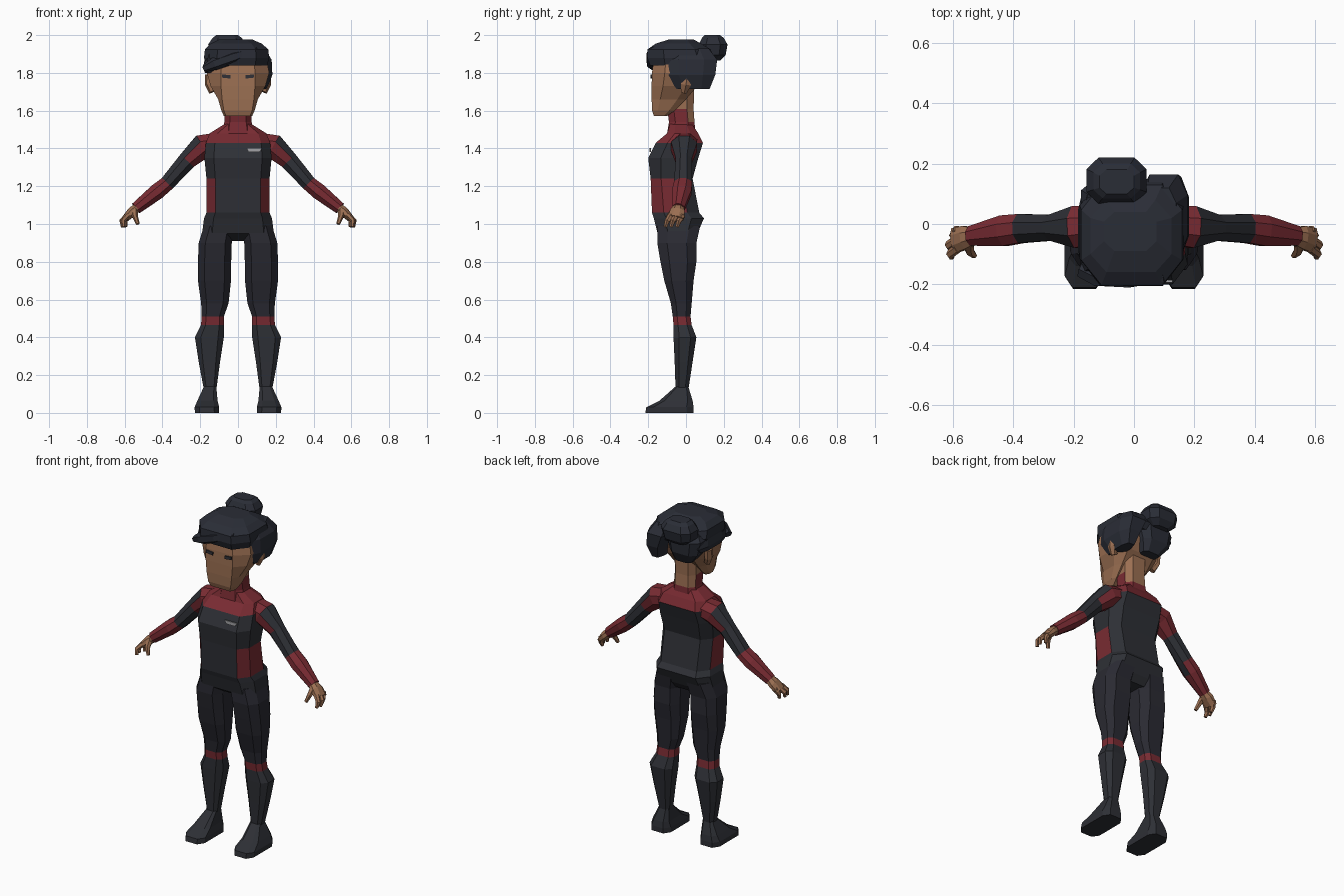
import bpy, bmesh, math
from mathutils import Vector

default = bpy.data.objects.get("Cube")
if default:
    bpy.data.objects.remove(default, do_unlink=True)


def material(name, r, g, b):
    mat = bpy.data.materials.new(name)
    mat.use_nodes = True
    mat.diffuse_color = (r, g, b, 1)
    mat.node_tree.nodes["Principled BSDF"].inputs["Base Color"].default_value = (r, g, b, 1)
    return mat


charcoal = material("charcoal suit", .027, .029, .036)
trouser = material("dark trouser", .023, .023, .032)
red = material("dark red", .19, .024, .032)
skin = material("brown skin", .33, .16, .085)
hair = material("blue black hair", .023, .026, .037)
eye = material("dark eye", .03, .03, .037)
silver = material("silver grey", .36, .36, .38)


def finish(name, bm, mats, rule=None, mirror=False):
    """Turn a bmesh into a flat shaded object, colouring faces by a rule."""
    bmesh.ops.recalc_face_normals(bm, faces=bm.faces)
    bm.normal_update()
    if rule:
        for face in bm.faces:
            face.material_index = int(rule(face.calc_center_median(), face.normal))
    mesh = bpy.data.meshes.new(name)
    bm.to_mesh(mesh)
    bm.free()
    for mat in mats:
        mesh.materials.append(mat)
    obj = bpy.data.objects.new(name, mesh)
    bpy.context.scene.collection.objects.link(obj)
    if mirror:
        obj.modifiers.new("mirror", "MIRROR").use_axis[0] = True
    return obj


def loft(name, rings, mats, rule=None, mirror=False):
    """Skin a list of equal rings of points and close both ends."""
    bm = bmesh.new()
    loops = [[bm.verts.new(p) for p in ring] for ring in rings]
    count = len(loops[0])
    for low, high in zip(loops, loops[1:]):
        for i in range(count):
            j = (i + 1) % count
            bm.faces.new((low[i], low[j], high[j], high[i]))
    bm.faces.new(loops[0])
    bm.faces.new(loops[-1])
    return finish(name, bm, mats, rule, mirror)


def octagon(z, left, right, front, back, kx=.6, ky=.5):
    """Level ring with chamfered corners between the given limits."""
    cx, cy = (left + right) / 2, (front + back) / 2
    w, d = (right - left) / 2, (back - front) / 2
    corners = [(kx, -1), (1, -ky), (1, ky), (kx, 1), (-kx, 1), (-1, ky), (-1, -ky), (-kx, -1)]
    return [Vector((cx + w * a, cy + d * b, z)) for a, b in corners]


def stack(name, levels, mats, rule=None, mirror=False, ky=.5):
    return loft(name, [octagon(*level, ky=ky) for level in levels], mats, rule, mirror)


def centred(levels, kx=.6):
    """Expand (z, half width, front, back) into octagon limits."""
    return [(z, -w, w, f, b, rest[0] if rest else kx) for z, w, f, b, *rest in levels]


def limb(name, path, mats, rule=None, mirror=True, sides=8):
    """Tube along (x, y, z, depth radius, thickness radius)."""
    points = [Vector(p[:3]) for p in path]
    rings = []
    for i, p in enumerate(path):
        along = (points[min(i + 1, len(path) - 1)] - points[max(i - 1, 0)]).normalized()
        across = Vector((0, 1, 0))
        across = (across - along * across.dot(along)).normalized()
        up = along.cross(across)
        angles = [math.tau * (k + .5) / sides for k in range(sides)]
        rings.append([points[i] + across * p[3] * math.cos(a) + up * p[4] * math.sin(a)
                      for a in angles])
    return loft(name, rings, mats, rule, mirror)


def plate(name, outline, y, mat, mirror=False):
    """Thin plate facing the front, from an outline in x and z."""
    rings = [[Vector((x, y + t, z)) for x, z in outline] for t in (0, .008)]
    return loft(name, rings, [mat], mirror=mirror)


# Torso with red yoke and red side panels
def torso_rule(c, n):
    panel = abs(n.x) > .5 and n.y < .3 and 1.06 < c.z < 1.24
    return panel or c.z > 1.45


stack("torso", centred([
    (.91, .10, -.09, .03), (.95, .19, -.15, .06), (1.03, .18, -.17, .095),
    (1.06, .167, -.18, .07), (1.24, .167, -.187, .035), (1.35, .178, -.20, .065),
    (1.43, .17, -.16, .09), (1.48, .15, -.10, .065), (1.53, .07, -.085, .03)], .72),
    [charcoal, red], torso_rule)

# Neck with the collar rising at the front
stack("neck", centred([
    (1.48, .085, -.10, .05), (1.54, .072, -.09, .045), (1.61, .07, -.10, .04),
    (1.75, .075, -.10, .045)]), [skin, red],
    lambda c, n: c.z < 1.54 or (c.z < 1.61 and n.y < .3))

# Legs with red knee bands
stack("legs", [
    (.99, .02, .18, -.15, .075), (.90, .033, .208, -.152, .055),
    (.80, .036, .212, -.135, .055), (.70, .037, .212, -.115, .04),
    (.58, .05, .195, -.08, .03), (.51, .075, .192, -.07, .024),
    (.465, .075, .196, -.066, .03), (.40, .075, .228, -.066, .055),
    (.27, .095, .208, -.06, .035), (.12, .115, .18, -.055, .012)],
    [trouser, red, charcoal],
    lambda c, n: 1 if .465 < c.z < .51 else 2 if c.z < .465 else 0, True)

# Boots
stack("boots", [
    (0, .10, .228, -.215, .04), (.03, .10, .23, -.21, .04),
    (.065, .108, .215, -.14, .035), (.14, .115, .18, -.055, .012)],
    [charcoal], mirror=True, ky=.7)

# Arms: red shoulder, dark upper arm, red cuff
limb("arms", [
    (.10, 0, 1.43, .065, .06), (.19, -.01, 1.41, .075, .07),
    (.27, -.012, 1.335, .046, .052), (.375, -.015, 1.215, .052, .043),
    (.43, -.022, 1.17, .055, .046), (.54, -.04, 1.083, .035, .034)],
    [charcoal, red], lambda c, n: c.x < .24 or c.x > .38)

# Hands with curled fingers and thumb
limb("palms", [
    (.53, -.04, 1.09, .03, .025), (.56, -.045, 1.065, .042, .028),
    (.595, -.055, 1.03, .045, .02)], [skin])
for label, y, reach in (("index", -.09, .01), ("middle", -.06, .015), ("little", -.028, 0)):
    limb(label + "_fingers", [
        (.585, y + .01, 1.045, .016, .016), (.60 + reach, y - .01, 1.015, .015, .014),
        (.595 + reach, y - .02, .985, .01, .01)], [skin], sides=6)
limb("thumbs", [
    (.55, -.06, 1.075, .02, .02), (.545, -.09, 1.04, .016, .015),
    (.53, -.105, 1.0, .01, .01)], [skin], sides=6)

# Head with a flat face
stack("head", centred([
    (1.572, .075, -.17, -.10, .85), (1.60, .088, -.179, -.06, .85),
    (1.66, .105, -.182, .0, .8), (1.73, .145, -.182, .06, .62),
    (1.80, .165, -.18, .09, .55), (1.88, .15, -.17, .09, .55)]), [skin])
limb("ears", [
    (.135, -.01, 1.70, .018, .02), (.155, .0, 1.74, .03, .02),
    (.155, .005, 1.79, .03, .02)], [skin], sides=6)
plate("eyes", [(.04, 1.77), (.085, 1.775), (.085, 1.792), (.04, 1.788)], -.188, eye, True)

# Hair cap
stack("hair_cap", [
    (1.84, -.165, .155, -.19, .13), (1.88, -.18, .165, -.205, .15),
    (1.925, -.175, .16, -.203, .13), (1.955, -.145, .125, -.16, .08),
    (1.977, -.10, .075, -.09, .04)], [hair])

# Hair falling over the left side and the back
stack("left_hair_lobe", [
    (1.715, .09, .155, -.05, .125), (1.79, .06, .182, -.105, .155),
    (1.87, .02, .178, -.11, .165), (1.93, .02, .14, -.08, .12)], [hair])
stack("back_hair_lobe", [
    (1.725, -.10, .01, .05, .11), (1.79, -.155, .03, .02, .145),
    (1.87, -.175, .05, .0, .15), (1.92, -.14, .05, .0, .12)], [hair])
stack("right_hair_lobe", [
    (1.80, -.175, -.12, -.13, .09), (1.83, -.185, -.10, -.16, .12),
    (1.90, -.17, -.09, -.15, .10)], [hair])

# Swept fringe
limb("fringe", [
    (-.175, -.15, 1.825, .03, .02), (-.12, -.175, 1.85, .035, .035),
    (-.02, -.18, 1.885, .035, .035), (.10, -.17, 1.925, .025, .015)],
    [hair], mirror=False, sides=6)

# Hair bun
stack("hair_bun", [
    (1.865, -.11, -.01, .09, .18), (1.895, -.15, .03, .07, .21),
    (1.95, -.158, .042, .068, .22), (1.985, -.135, .02, .085, .20),
    (2.0, -.115, 0, .10, .18)], [hair])

# Plain chest badge
plate("chest_badge", [(.045, 1.402), (.055, 1.382), (.115, 1.382), (.128, 1.402)],
      -.194, silver).rotation_euler = (0, 0, 0)
